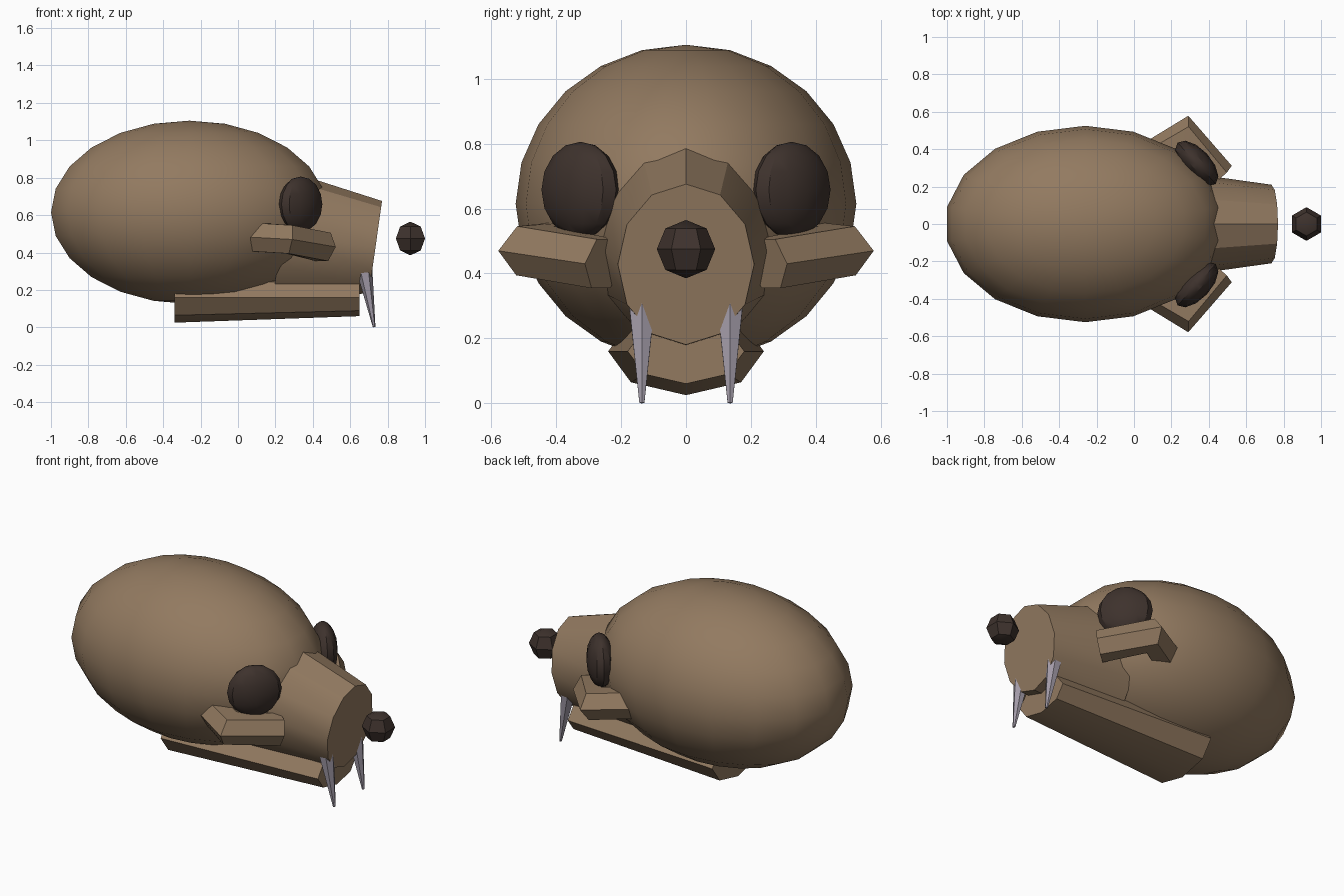
import bpy, bmesh
from math import sin, cos, pi, radians
from mathutils import Vector, Matrix

cube = bpy.data.objects.get("Cube")
if cube:
    bpy.data.objects.remove(cube, do_unlink=True)


def material(name, rgb):
    m = bpy.data.materials.new(name)
    m.use_nodes = True
    m.diffuse_color = (*rgb, 1)
    m.node_tree.nodes["Principled BSDF"].inputs["Base Color"].default_value = (*rgb, 1)
    return m


BONE = material("brown bone", (0.29, 0.195, 0.118))
DARK = material("dark brown", (0.048, 0.032, 0.026))
IVORY = material("grey ivory", (0.37, 0.335, 0.40))
X, Y, Z = Vector((1, 0, 0)), Vector((0, 1, 0)), Vector((0, 0, 1))


def ring(centre, u, v, ru, rv, sides, start=0.0):
    """Ellipse of points around a centre, in the plane of u and v."""
    return [Vector(centre) + u * ru * cos(start + 2 * pi * i / sides)
            + v * rv * sin(start + 2 * pi * i / sides) for i in range(sides)]


def loft(name, rings, mat):
    """Skin a row of rings and cap both ends."""
    bm = bmesh.new()
    rows = [[bm.verts.new(p) for p in r] for r in rings]
    n = len(rows[0])
    for a, b in zip(rows, rows[1:]):
        for i in range(n):
            j = (i + 1) % n
            bm.faces.new((a[i], a[j], b[j], b[i]))
    bm.faces.new(rows[0])
    bm.faces.new(rows[-1])
    bmesh.ops.remove_doubles(bm, verts=bm.verts, dist=0.0001)
    bmesh.ops.recalc_face_normals(bm, faces=bm.faces)
    mesh = bpy.data.meshes.new(name)
    bm.to_mesh(mesh)
    bm.free()
    mesh.materials.append(mat)
    obj = bpy.data.objects.new(name, mesh)
    bpy.context.collection.objects.link(obj)
    bpy.ops.object.select_all(action="DESELECT")
    obj.select_set(True)
    bpy.context.view_layer.objects.active = obj
    bpy.ops.object.shade_smooth_by_angle(angle=radians(30))
    return obj


def ellipsoid(name, centre, radii, sides, bands, mat, turn=0.0):
    rot = Matrix.Rotation(turn, 3, "Z")
    rings = []
    for k in range(bands + 1):
        t = pi * k / bands
        r = sin(t) if 0 < k < bands else 0
        rings.append(ring(Vector(centre) + Z * radii[2] * cos(t), rot @ X, rot @ Y,
                          radii[0] * r, radii[1] * r, sides, pi / 2))
    return loft(name, rings, mat)


# Braincase, muzzle, lower jaw and nose
ellipsoid("cranium", (-0.26, 0, 0.615), (0.751, 0.525, 0.49), 18, 12, BONE)

tilt = Vector((0.14, 0, 0.99))
loft("muzzle", [ring((0.235, 0, 0.50), Y, tilt, 0.28, 0.335, 12),
                ring((0.735, 0, 0.428), Y, tilt, 0.21, 0.25, 12)], BONE)

loft("lower_jaw", [ring((-0.34, 0, 0.16), Y, Z, 0.24, 0.135, 8),
                   ring((0.65, 0, 0.16), Y, Z, 0.18, 0.10, 8)], BONE)

ellipsoid("nose", (0.922, 0, 0.475), (0.09, 0.09, 0.09), 6, 4, DARK)

# Paired parts on both flanks
for label, s in (("front", -1), ("rear", 1)):
    # Flattened dark eye sockets
    ellipsoid(label + "_eye", (0.335, s * 0.325, 0.658), (0.075, 0.15, 0.148),
              12, 8, DARK, turn=s * radians(43))

    # Bent six-sided cheekbones, mitred at the corner
    path = [Vector((0.06, s * 0.335, 0.485)), Vector((0.273, s * 0.465, 0.47)),
            Vector((0.456, s * 0.254, 0.43))]
    d1 = (path[1] - path[0]).normalized()
    d2 = (path[2] - path[1]).normalized()
    rings = []
    for p, d in zip(path, (d1, (d1 + d2).normalized(), d2)):
        side = Z.cross(d).normalized()
        rings.append(ring(p, side, d.cross(side), 0.088 / d.dot(d1 if d != d2 else d2),
                          0.088, 6))
    loft(label + "_cheekbone", rings, BONE)

    # Slim tapering fangs
    base, tip = Vector((0.677, s * 0.136, 0.30)), Vector((0.728, s * 0.136, 0.001))
    axis = (tip - base).normalized()
    u = Y.cross(axis).normalized()
    loft(label + "_fang", [ring(base - axis * 0.035, u, Y, 0, 0, 6),
                           ring(base, u, Y, 0.042, 0.045, 6),
                           ring(tip, u, Y, 0.007, 0.009, 6)], IVORY)
